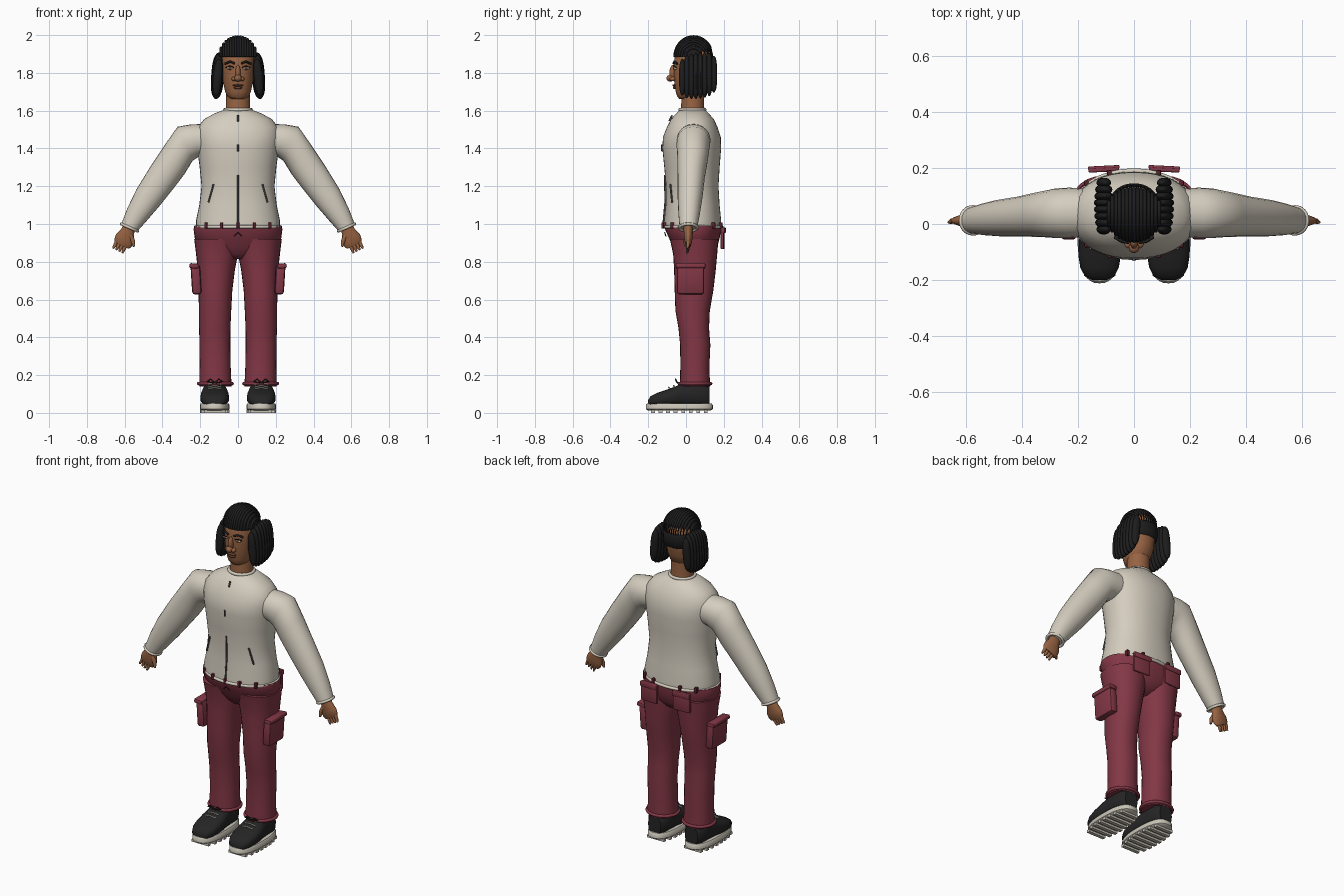
import bpy, bmesh, math
from mathutils import Vector

if "Cube" in bpy.data.objects:
    bpy.data.objects.remove(bpy.data.objects["Cube"])


def mat(name, r, g, b):
    m = bpy.data.materials.new(name)
    m.diffuse_color = (r, g, b, 1)
    m.use_nodes = True
    m.node_tree.nodes["Principled BSDF"].inputs["Base Color"].default_value = m.diffuse_color
    return m


SKIN = mat("skin", .31, .125, .055)
LIP = mat("lip brown", .16, .055, .03)
HAIR = mat("hair black", .012, .012, .013)
CREAM = mat("jacket cream", .66, .61, .52)
GREY = mat("zip grey", .09, .085, .08)
RED = mat("trouser red", .225, .038, .06)
DARKRED = mat("seam red", .10, .014, .024)
SHOE = mat("shoe black", .018, .018, .018)
SOLE = mat("sole off white", .58, .55, .47)
EYE = mat("eye white", .6, .55, .45)


def finish(name, bm, m, angle=45):
    bmesh.ops.recalc_face_normals(bm, faces=bm.faces)
    me = bpy.data.meshes.new(name)
    bm.to_mesh(me)
    bm.free()
    me.materials.append(m)
    me.shade_smooth()
    me.set_sharp_from_angle(angle=math.radians(angle))
    ob = bpy.data.objects.new(name, me)
    bpy.context.collection.objects.link(ob)
    return ob


def loft(name, rings, m, n=28, p=2.0, cut=None):
    """Skin closed rings, each given as (centre, half axis u, half axis v)."""
    bm = bmesh.new()
    rows = []
    for c, u, v in rings:
        row = []
        for i in range(n):
            a = 2 * math.pi * i / n
            k = [math.copysign(abs(t) ** (2 / p), t) for t in (math.cos(a), math.sin(a))]
            row.append(bm.verts.new(Vector(c) + Vector(u) * k[0] + Vector(v) * k[1]))
        rows.append(row)
    for a, b in zip(rows, rows[1:]):
        for i in range(n):
            j = (i + 1) % n
            bm.faces.new((a[i], a[j], b[j], b[i]))
    bm.faces.new(rows[0])
    bm.faces.new(rows[-1])
    if cut:
        dead = [f for f in bm.faces if cut(f.calc_center_median())]
        bmesh.ops.delete(bm, geom=dead, context='FACES')
    return finish(name, bm, m)


def level(cx, hw, y0, y1, z):
    """Horizontal ring: centre x, half width, front y, back y, height."""
    return ((cx, (y0 + y1) / 2, z), (hw, 0, 0), (0, (y1 - y0) / 2, 0))


def ball(name, c, r, m, cut=None, seg=20):
    bm = bmesh.new()
    bmesh.ops.create_uvsphere(bm, u_segments=seg, v_segments=seg // 2 + 2, radius=1)
    for v in bm.verts:
        v.co = Vector(c) + Vector([a * b for a, b in zip(v.co, r)])
    if cut:
        dead = [f for f in bm.faces if cut(f.calc_center_median())]
        bmesh.ops.delete(bm, geom=dead, context='FACES')
    return finish(name, bm, m)


def box(name, c, size, m, rot=(0, 0, 0), bevel=0):
    bm = bmesh.new()
    bmesh.ops.create_cube(bm, size=1)
    for v in bm.verts:
        v.co = Vector([a * b for a, b in zip(v.co, size)])
    if bevel:
        bmesh.ops.bevel(bm, geom=bm.edges[:], offset=bevel, segments=2, affect='EDGES', profile=.5)
    ob = finish(name, bm, m)
    ob.location, ob.rotation_euler = c, rot
    return ob


def tube(name, pts, r, m, radii=None, closed=False):
    cu = bpy.data.curves.new(name, 'CURVE')
    cu.dimensions, cu.bevel_depth, cu.bevel_resolution, cu.use_fill_caps = '3D', r, 2, True
    sp = cu.splines.new('POLY')
    sp.points.add(len(pts) - 1)
    for i, q in enumerate(pts):
        sp.points[i].co = (*q, 1)
        sp.points[i].radius = radii[i] if radii else 1
    sp.use_cyclic_u, sp.use_smooth = closed, True
    cu.materials.append(m)
    ob = bpy.data.objects.new(name, cu)
    bpy.context.collection.objects.link(ob)


def hoop(cx, hw, y0, y1, z, n=32):
    return [(cx + hw * math.cos(t), (y0 + y1) / 2 + (y1 - y0) / 2 * math.sin(t), z)
            for t in [2 * math.pi * i / n for i in range(n)]]


# Jacket body, collar and hem
loft("jacket_body", [level(0, *q) for q in (
    (.222, -.118, .187, .98), (.222, -.116, .186, 1.02), (.205, -.108, .178, 1.1),
    (.193, -.106, .172, 1.2), (.203, -.115, .178, 1.3), (.216, -.125, .186, 1.4),
    (.222, -.122, .184, 1.46), (.215, -.102, .168, 1.51), (.18, -.08, .148, 1.555),
    (.125, -.052, .12, 1.585), (.072, -.032, .102, 1.605))], CREAM, 40, 2.2)
tube("collar", hoop(0, .07, -.032, .1, 1.605), .009, CREAM, closed=True)
tube("jacket_hem", hoop(0, .224, -.12, .19, .985), .009, CREAM, closed=True)

# Front zip, shown in broken lengths
for y0, z0, y1, z1 in ((-.121, .99, -.109, 1.12), (-.109, 1.12, -.112, 1.26),
                       (-.126, 1.385, -.127, 1.42), (-.088, 1.545, -.074, 1.575)):
    tube("zip", [(0, y0, z0), (0, y1, z1)], .005, GREY)

# Neck and head
loft("neck", [level(0, *q) for q in ((.068, -.03, .1, 1.57), (.063, -.025, .095, 1.64),
                                     (.062, -.022, .1, 1.74))], SKIN)
loft("head", [level(0, *q) for q in (
    (.035, -.035, .04, 1.662), (.056, -.047, .07, 1.675), (.068, -.054, .1, 1.70),
    (.079, -.062, .12, 1.75), (.084, -.066, .13, 1.82), (.087, -.06, .13, 1.89),
    (.07, -.04, .11, 1.94), (.035, 0, .07, 1.97))], SKIN, 32, 2.2)

# Face
ball("nose_bridge", (0, -.068, 1.80), (.014, .02, .042), SKIN)
ball("nose_tip", (0, -.083, 1.772), (.019, .021, .018), SKIN)
ball("upper_lip", (0, -.061, 1.734), (.029, .011, .006), LIP)
ball("lower_lip", (0, -.059, 1.721), (.023, .011, .007), LIP)
for s in (1, -1):
    ball("nostril", (s * .021, -.071, 1.768), (.013, .016, .012), SKIN)
    ball("eye", (s * .042, -.056, 1.825), (.018, .01, .009), EYE)
    ball("iris", (s * .042, -.064, 1.825), (.008, .004, .008), LIP)
    tube("eyelid", [(s * x, y, z) for x, y, z in ((.022, -.063, 1.829), (.042, -.066, 1.837),
                                                (.064, -.052, 1.828))], .003, HAIR)
    tube("eyebrow", [(s * x, y, z) for x, y, z in ((.018, -.066, 1.85), (.042, -.062, 1.86),
                                                 (.069, -.047, 1.848))], .006, HAIR)

# Braided cap: shell, front to back ridges, and a band round the nape
ball("hair_cap", (0, .04, 1.885), (.098, .1, .106), HAIR,
     lambda c: c.z < 1.885 or (c.y > .08 and c.z < 1.932), 36)
for i in range(15):
    x = (i - 7) * .0128
    k = math.sqrt(1 - (x / .1) ** 2)
    ang = [math.radians(180 - 10 * j) for j in range(19)]
    pts = [(x, .04 + .1 * k * math.cos(a), 1.885 + (.107 * k) * math.sin(a)) for a in ang]
    tube("braid", pts, .0075, HAIR, [1 if a > .5 else .4 for a in ang])
loft("nape_band", [level(0, *q) for q in ((.085, -.06, .133, 1.80), (.094, -.06, .143, 1.81),
                                          (.096, -.06, .145, 1.875), (.088, -.06, .136, 1.89))],
     HAIR, 40, 2.2, lambda c: c.y < .04)

# Side hair bunches made of upright rolls
for s in (1, -1):
    for i in range(8):
        e = (i - 3.5) / 3.5
        h = .122 * (1 - .2 * abs(e) ** 3)
        wide = .034 * (1 - .3 * e * e)
        mid = 1.785 + .008 * e
        rings = []
        for j in range(13):
            t = math.sin((j / 6 - 1) * math.pi / 2) * .995
            w = (1 - abs(t) ** 3) ** .5
            rings.append(((s * (.108 - .008 * t), .064 + e * .083, mid + t * h),
                          (wide * w, 0, 0), (0, .0185 * w, 0)))
        loft("hair_roll", rings, HAIR, 14)

# Sleeves and hands: (outer x, z, inner x, z, front y, back y)
SLEEVE = ((.17, 1.53, .17, 1.36, -.045, .125), (.25, 1.527, .21, 1.355, -.05, .13),
          (.32, 1.515, .24, 1.335, -.05, .127), (.39, 1.415, .285, 1.262, -.046, .115),
          (.46, 1.31, .34, 1.19, -.045, .1), (.537, 1.185, .42, 1.09, -.044, .087),
          (.585, 1.085, .485, 1.015, -.04, .073), (.618, 1.0, .532, .962, -.034, .06))
for s in (1, -1):
    rings = [((s * (a + c) / 2, (f + k) / 2, (b + d) / 2), (s * (a - c) / 2, 0, (b - d) / 2),
              (0, (k - f) / 2, 0)) for a, b, c, d, f, k in SLEEVE]
    loft("sleeve", rings, CREAM, 24, 2.1)
    c, u, v = [Vector(q) for q in rings[-1]]
    tube("sleeve_cuff", [c + u * math.cos(t) + v * math.sin(t) for t in
                         [2 * math.pi * i / 24 for i in range(24)]], .008, CREAM, closed=True)
    loft("palm", [((s * x, .012, z), (s * w, 0, w * .45), (0, d, 0)) for x, z, w, d in
                  ((.570, .995, .03, .025), (.585, .96, .033, .024), (.598, .925, .047, .023),
                   (.609, .9, .046, .018), (.614, .885, .036, .012))], SKIN, 20)
    for i in range(4):
        tube("finger", [(s * (.588 + .017 * i), .012, .895 + .007 * i),
                        (s * (.604 + .016 * i), .010, .868 + .006 * i),
                        (s * (.612 + .0165 * i), .006, .846 + .0085 * i)], .0105, SKIN, (1, .9, .5))
    tube("thumb", [(s * .572, .005, .945), (s * .556, -.002, .91), (s * .551, -.005, .88)],
         .013, SKIN, (1, .9, .5))

# Trousers: hips, then each leg with pockets and hem
loft("trouser_hips", [level(0, *q) for q in (
    (.05, -.02, .1, .815), (.12, -.045, .14, .84), (.19, -.068, .165, .875),
    (.229, -.09, .178, .925), (.235, -.11, .186, .97), (.232, -.112, .186, .99))], RED, 36, 2.2)
LEG = ((-.01, .232, -.085, .172, .92), (.0, .222, -.068, .165, .84), (.016, .213, -.063, .158, .76),
       (.03, .209, -.06, .145, .65), (.036, .207, -.056, .126, .54), (.04, .206, -.04, .122, .45),
       (.041, .204, -.031, .129, .36), (.039, .203, -.03, .124, .25), (.034, .205, -.032, .127, .14))
for s in (1, -1):
    loft("trouser_leg", [level(s * (a + b) / 2, (b - a) / 2, f, k, z) for a, b, f, k, z in LEG],
         RED, 28, 2.15)
    tube("trouser_hem", hoop(s * .12, .089, -.036, .131, .155), .009, RED, closed=True)
    box("cargo_pocket", (s * .222, .024, .705), (.05, .145, .155), RED, (0, s * .06, 0), .015)
    box("cargo_flap", (s * .233, .024, .778), (.05, .158, .026), RED, (0, s * -.1, 0), .008)
    box("back_pocket", (s * .108, .194, .925), (.11, .016, .115), RED, (0, 0, s * -.05), .005)
    box("back_pocket_flap", (s * .108, .202, .967), (.114, .012, .03), RED, (0, 0, s * -.05), .004)
    tube("fly_seam", [(0, -.113, .955), (s * .02, -.106, .935)], .003, DARKRED)
    tube("jacket_pocket", [(s * .13, -.083, 1.21), (s * .157, -.074, 1.115)], .005, GREY)
    for x in (.088, .17):
        for sy in (-1, 1):
            y = .036 + sy * .158 * math.sqrt(1 - (x / .235) ** 2)
            box("belt_loop", (s * x, y, .992), (.016, .02, .034), DARKRED, (0, 0, 0), .003)
box("belt_loop", (0, -.124, .992), (.014, .014, .034), DARKRED, (0, 0, 0), .003)

# Shoes: upper, sole, tread and laces
UPPER = ((-.2, .025, .068), (-.188, .052, .088), (-.155, .069, .105), (-.11, .076, .12),
         (-.06, .075, .138), (-.02, .068, .158), (.04, .063, .165), (.095, .062, .16), (.125, .042, .145))
for s in (1, -1):
    cx = s * .123
    loft("shoe_upper", [((cx, y, (h + .035) / 2), (w, 0, 0), (0, 0, (h - .035) / 2))
                        for y, w, h in UPPER], SHOE, 24, 2.6)
    loft("shoe_sole", [level(cx, *q) for q in ((.07, -.2, .13, .012), (.079, -.212, .142, .02),
                                               (.079, -.212, .142, .042), (.073, -.205, .135, .05))],
         SOLE, 36, 2.5)
    for i in range(8):
        y = -.175 + i * .04
        w = .155 * (1 - abs((y + .035) / .178) ** 2.5) ** .4
        box("tread_bar", (cx, y, .008), (w, .02, .016), SOLE)
    for y, z in ((-.085, .131), (-.06, .141), (-.036, .156)):
        tube("lace", [(cx - .035, y, z - .004), (cx, y - .006, z + .004), (cx + .035, y, z - .004)],
             .004, SOLE)
    for k in (-1, 1):
        tube("lace_bow", [(cx, -.045, .158), (cx + k * .022, -.055, .178),
                          (cx + k * .042, -.05, .165), (cx, -.045, .158)], .004, SHOE)
